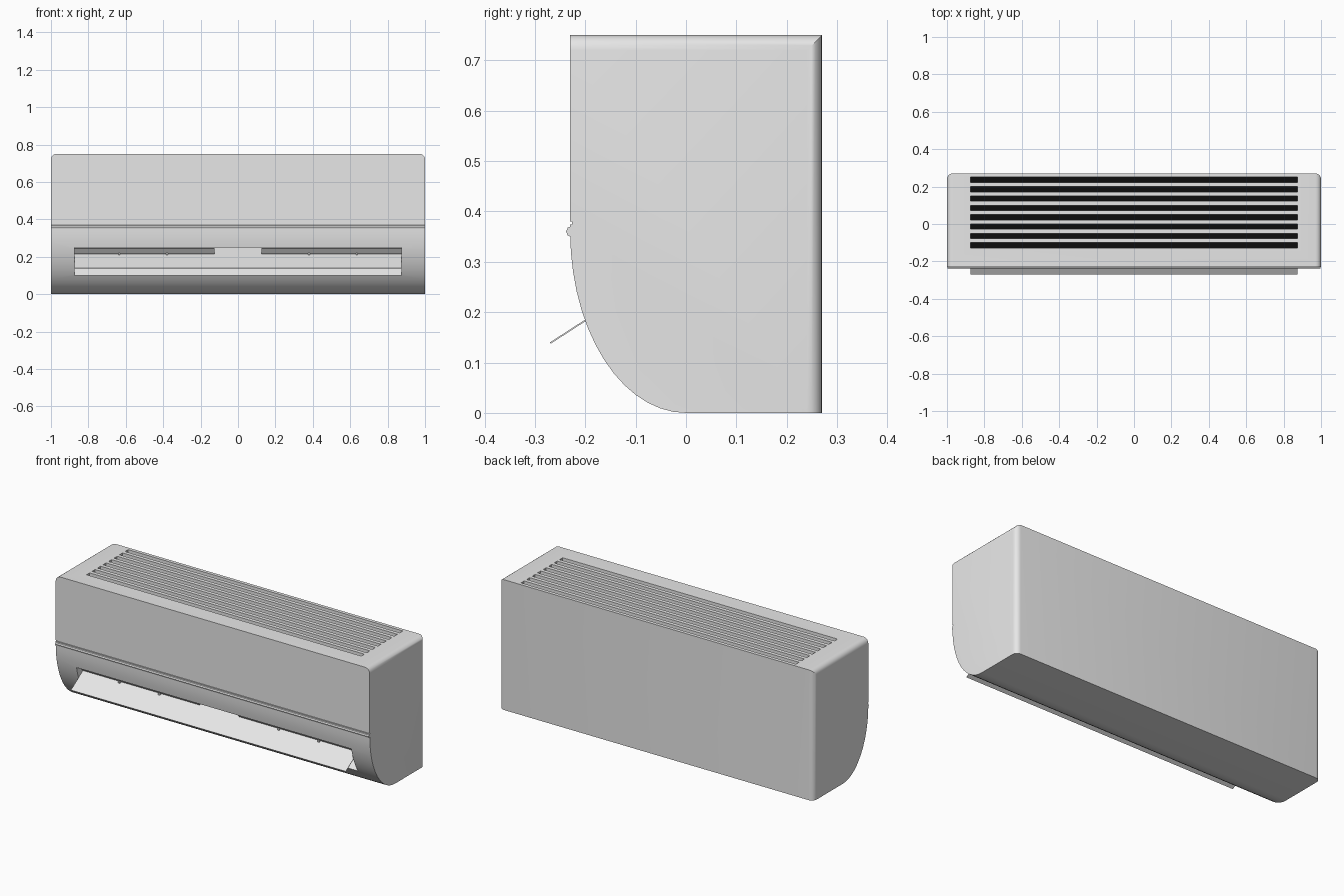
import bpy, bmesh, math

cube = bpy.data.objects.get("Cube")
if cube:
    bpy.data.objects.remove(cube, do_unlink=True)


def material(name, rgb):
    m = bpy.data.materials.new(name)
    m.use_nodes = True
    m.diffuse_color = (*rgb, 1)
    bsdf = next(n for n in m.node_tree.nodes if n.type == 'BSDF_PRINCIPLED')
    bsdf.inputs["Base Color"].default_value = (*rgb, 1)
    return m


white = material("casing white", (0.8, 0.8, 0.8))
black = material("vent black", (0.004, 0.004, 0.004))


def add_prism(bm, profile, x0, x1):
    """Extrude a (y, z) outline along x."""
    a = [bm.verts.new((x0, y, z)) for y, z in profile]
    b = [bm.verts.new((x1, y, z)) for y, z in profile]
    bm.faces.new(a)
    bm.faces.new(b[::-1])
    for i in range(len(a)):
        j = (i + 1) % len(a)
        bm.faces.new((a[i], b[i], b[j], a[j]))


def finish(name, bm, mat):
    bmesh.ops.recalc_face_normals(bm, faces=bm.faces)
    me = bpy.data.meshes.new(name)
    bm.to_mesh(me)
    bm.free()
    me.materials.append(mat)
    ob = bpy.data.objects.new(name, me)
    bpy.context.collection.objects.link(ob)
    return ob


def prisms(name, parts, mat):
    bm = bmesh.new()
    for part in parts:
        add_prism(bm, *part)
    return finish(name, bm, mat)


def rect(y0, y1, z0, z1):
    return [(y0, z0), (y1, z0), (y1, z1), (y0, z1)]


def strip(p, q, t):
    """Thin slanted plate outline from p to q."""
    dy, dz = q[0] - p[0], q[1] - p[1]
    k = t / math.hypot(dy, dz)
    off = (dz * k, -dy * k)
    return [p, q, (q[0] + off[0], q[1] + off[1]), (p[0] + off[0], p[1] + off[1])]


FRONT, BACK, TOP, BEND = -0.23, 0.27, 0.75, 0.36
HALF = 0.875

# Casing: flat back and top, seam under the front panel, elliptical underside
outline = [(BACK, 0), (BACK, TOP), (FRONT, TOP), (FRONT, 0.38),
           (FRONT + 0.004, 0.38), (FRONT + 0.004, 0.374), (FRONT, 0.374)]
steps = 14
for i in range(steps + 1):
    t = i / steps * math.pi / 2
    outline.append((FRONT * math.cos(t), BEND - BEND * math.sin(t)))
bm = bmesh.new()
add_prism(bm, outline, -1, 1)
rounded = []
for e in bm.edges:
    a, b = (v.co for v in e.verts)
    on_end = abs(a.x - b.x) < 1e-5
    top = min(a.z, b.z) > TOP - 1e-4
    back = min(a.y, b.y) > BACK - 1e-4
    if on_end and (top or back):
        rounded.append(e)
bmesh.ops.bevel(bm, geom=rounded, offset=0.03, segments=5, profile=0.5, affect='EDGES')
casing = finish("casing", bm, white)

# Top intake slots and front outlet are cut out of the casing
slot_y = [0.236 - 0.05 * i for i in range(8)]
slots = prisms("slot_cutter",
               [(rect(y - 0.014, y + 0.014, TOP - 0.04, TOP + 0.05), -HALF, HALF) for y in slot_y],
               white)
outlet = prisms("outlet_cutter",
                [([(-0.4, 0.10), (-0.159, 0.10), (0.0, 0.25), (-0.4, 0.25)], -HALF, HALF)],
                white)
bpy.context.view_layer.objects.active = casing
for cutter in (slots, outlet):
    cutter.hide_render = True
    mod = casing.modifiers.new("cut", 'BOOLEAN')
    mod.operation = 'DIFFERENCE'
    mod.solver = 'EXACT'
    mod.object = cutter
    bpy.ops.object.modifier_apply(modifier=mod.name)
    bpy.data.objects.remove(cutter, do_unlink=True)

# Dark floors of the intake slots
prisms("slot_floors",
       [(rect(y - 0.014, y + 0.014, TOP - 0.041, TOP - 0.036), -HALF, HALF) for y in slot_y],
       black)

# Round trim bar beneath the front panel
bar = [(-0.227 + 0.011 * math.cos(math.tau * i / 8), BEND + 0.011 * math.sin(math.tau * i / 8))
       for i in range(8)]
trim = prisms("trim_bar", [(bar, -0.998, 0.998)], white)

# Open air flap hanging out of the outlet
prisms("air_flap", [(strip((-0.27, 0.14), (-0.10, 0.25), 0.003), -HALF, HALF)], white)

# Pair of louvres above the flap, each with small hinge tabs
louvre = strip((-0.168, 0.215), (-0.192, 0.245), 0.004)
parts = []
for s in (-1, 1):
    parts.append((louvre, *sorted((s * 0.125, s * (HALF - 0.002)))))
    for x in (0.38, 0.635):
        parts.append((rect(-0.176, -0.166, 0.208, 0.22), s * x - 0.005, s * x + 0.005))
prisms("louvres", parts, white)

# Smooth the rounded parts, keeping real edges crisp
bpy.ops.object.select_all(action='DESELECT')
for ob in (casing, trim):
    ob.select_set(True)
bpy.context.view_layer.objects.active = casing
bpy.ops.object.shade_smooth_by_angle(angle=math.radians(35))
